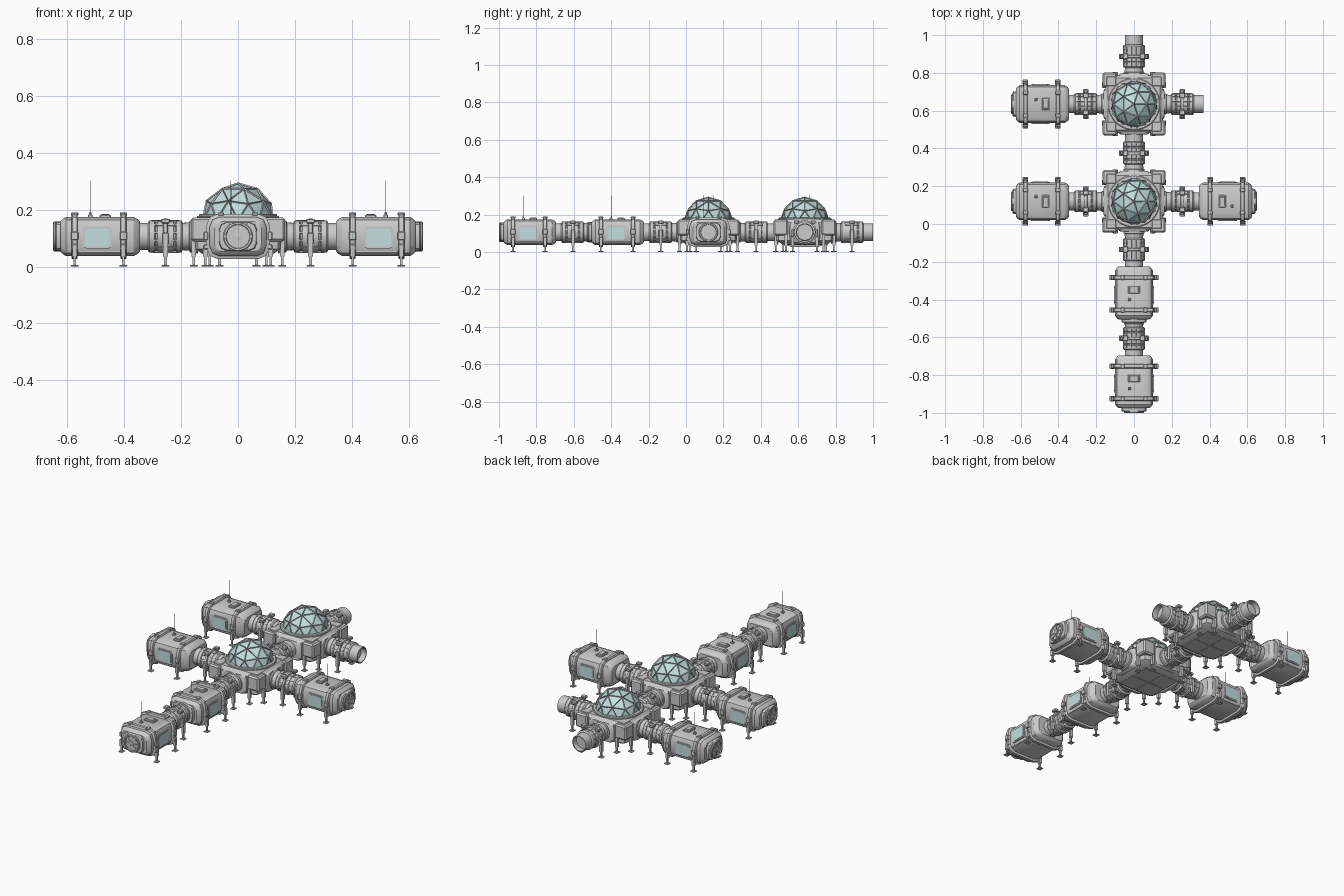
import bpy, bmesh
from math import pi, sin, cos, radians
from mathutils import Matrix, Vector

if "Cube" in bpy.data.objects:
    bpy.data.objects.remove(bpy.data.objects["Cube"])

ZC = 0.106          # height of the tube axis
TO_Z = Matrix.Rotation(-pi / 2, 4, 'Y')   # turns the loft axis x into z
TO_Y = Matrix.Rotation(pi / 2, 4, 'Z')    # turns the loft axis x into y

glass = bpy.data.materials.new("glass")
glass.diffuse_color = (0.55, 0.74, 0.74, 1)
glass.use_nodes = True
glass.node_tree.nodes["Principled BSDF"].inputs["Base Color"].default_value = glass.diffuse_color


def skin(bm, rings, mat=None):
    """Join closed rings of points with quads and cap both ends."""
    mat = mat or Matrix()
    vs = [[bm.verts.new(mat @ Vector(p)) for p in r] for r in rings]
    n = len(vs[0])
    fs = [bm.faces.new((a[i], a[(i + 1) % n], b[(i + 1) % n], b[i]))
          for a, b in zip(vs, vs[1:]) for i in range(n)]
    fs += [bm.faces.new(vs[0][::-1]), bm.faces.new(vs[-1])]
    bmesh.ops.recalc_face_normals(bm, faces=fs)


def rrect(x, hy, hz, r, seg=2):
    """Rounded rectangle ring in the yz plane."""
    pts = []
    for k, (sy, sz) in enumerate(((1, 1), (-1, 1), (-1, -1), (1, -1))):
        for i in range(seg + 1):
            a = (k + i / seg) * pi / 2
            pts.append((x, sy * (hy - r) + r * cos(a), sz * (hz - r) + r * sin(a)))
    return pts


def lathe(bm, profile, mat=None, n=24):
    skin(bm, [[(x, r * cos(2 * pi * i / n), r * sin(2 * pi * i / n)) for i in range(n)]
              for x, r in profile], mat)


def box(bm, c, s, bevel=0, mat=None):
    m = (mat or Matrix()) @ Matrix.Translation(c) @ Matrix.Diagonal((*s, 1))
    g = bmesh.ops.create_cube(bm, size=1, matrix=m)
    if bevel:
        edges = {e for v in g["verts"] for e in v.link_edges}
        bmesh.ops.bevel(bm, geom=list(edges), offset=bevel, segments=1, affect='EDGES')


def leg(bm, x, y, top=0.075):
    box(bm, (x, y, top / 2), (0.009, 0.009, top))
    box(bm, (x, y, (top + 0.035) / 2), (0.016, 0.016, top - 0.035))
    box(bm, (x, y, 0.003), (0.028, 0.028, 0.006), 0.002)


def mesh(name, build, material=None, angle=32):
    bm = bmesh.new()
    build(bm)
    me = bpy.data.meshes.new(name)
    bm.to_mesh(me)
    bm.free()
    if angle:
        me.polygons.foreach_set("use_smooth", [True] * len(me.polygons))
        me.set_sharp_from_angle(angle=radians(angle))
    if material:
        me.materials.append(material)
    return me


AX = Matrix.Translation((0, 0, ZC))


# ---- habitat module, running outwards along +x from its inner end
def module_body(bm):
    skin(bm, [rrect(x, y, z, r) for x, y, z, r in (
        (0, .082, .052, .025), (.006, .09, .06, .03), (.022, .1, .069, .035),
        (.26, .1, .069, .035), (.274, .09, .06, .03), (.28, .082, .052, .025))], AX)
    skin(bm, [rrect(.275, .068, .052, .03), rrect(.294, .066, .05, .03),
              rrect(.297, .062, .046, .028)], AX)
    # roof hatch, vents and lower rails
    box(bm, (.122, 0, .177), (.04, .065, .012), .003)
    box(bm, (.122, 0, .184), (.028, .045, .004), .001)
    box(bm, (.175, -.025, .176), (.016, .016, .014), .002)
    for s in (-1, 1):
        box(bm, (.144, s * .088, .052), (.15, .012, .01), .002)


def end_door(bm):
    lathe(bm, ((.28, .052), (.302, .052), (.305, .049), (.305, .043), (.299, .041)), AX)
    lathe(bm, ((.295, .012), (.304, .012), (.305, .009)), AX, 12)
    for i in range(4):
        box(bm, (.3, 0, 0), (.006, .084, .004), 0, AX @ Matrix.Rotation(i * pi / 4, 4, 'X'))


def module_straps(bm):
    for x in (.058, .23):
        skin(bm, [rrect(x + dx, .112 - d, .08 - d, .042) for dx, d in (
            (-.011, .004), (-.008, 0), (.008, 0), (.011, .004))], AX)
        for s in (-1, 1):
            box(bm, (x, s * .113, .108), (.026, .016, .03), .003)
            box(bm, (x, s * .112, .07), (.022, .016, .02), .003)
            box(bm, (x, s * .06, .185), (.026, .022, .012), .003)


def module_legs(bm):
    for x in (.058, .23):
        for s in (-1, 1):
            leg(bm, x, s * .115)


def window(hx, hz, y, depth):
    def build(bm):
        for s in (-1, 1):
            m = Matrix.Translation((.15, s * y, ZC - .003)) @ TO_Y
            skin(bm, [rrect(-depth, hx, hz, .012, 3), rrect(depth, hx, hz, .012, 3)], m)
    return build


def antenna(bm):
    lathe(bm, ((.17, .004), (.19, .004), (.192, .0014), (.303, .0012)),
          Matrix.Translation((.175, -.025, 0)) @ TO_Z, 8)


# ---- connecting corridor with an open outer end
def corridor(bm):
    lathe(bm, ((-.025, .056), (.004, .056), (.007, .05), (.03, .048), (.032, .054), (.036, .057),
               (.052, .057), (.054, .053), (.06, .053), (.062, .056), (.118, .056), (.12, .053),
               (.126, .053), (.128, .057), (.146, .057), (.15, .054), (.152, .048),
               (.2, .048), (.203, .046), (.203, .041), (.17, .041)), AX)
    for i in range(12):   # lengthwise ribs
        box(bm, (.09, .056, 0), (.1, .005, .006), 0,
            AX @ Matrix.Rotation((i + .5) * pi / 6, 4, 'X'))


def corridor_strap(bm):
    lathe(bm, ((.082, .06), (.084, .064), (.096, .064), (.098, .06)), AX)
    for s in (-1, 1):
        box(bm, (.09, s * .064, .1), (.022, .016, .04), .003)
        box(bm, (.09, s * .045, .16), (.03, .026, .016), .003)
        leg(bm, .09, s * .065, .09)


# ---- square hub with glazed dome
def hub_body(bm):
    skin(bm, [rrect(z, h, h, r) for z, h, r in (
        (.04, .118, .02), (.062, .15, .03), (.158, .152, .03), (.176, .138, .03))], TO_Z)
    for i in range(4):
        m = Matrix.Rotation(i * pi / 2, 4, 'Z')
        box(bm, (.128, .128, .131), (.076, .076, .084), .008, m)      # corner block
        box(bm, (.12, .12, .175), (.05, .05, .008), .003, m)          # corner lid
        box(bm, (.055, .055, .04), (.1, .1, .006), .002, m)           # belly plate
        skin(bm, [rrect(.14, .085, .06, .025), rrect(.155, .08, .057, .025),
                  rrect(.161, .07, .055, .025)], m @ AX)              # port frame
    lathe(bm, ((.165, .138), (.182, .138), (.186, .134), (.186, .12)), TO_Z, 40)


def hub_legs(bm):
    for sx in (-1, 1):
        for sy in (-1, 1):
            leg(bm, sx * .155, sy * .1, .1)
            leg(bm, sx * .1, sy * .155, .1)


def dome(r):
    def build(bm):
        bmesh.ops.create_icosphere(bm, subdivisions=2, radius=r)
        bmesh.ops.delete(bm, geom=[v for v in bm.verts if v.co.z < -.01], context='VERTS')
        bmesh.ops.translate(bm, verts=bm.verts, vec=(0, 0, .163))
    return build


MODULE = [mesh("module_body", module_body), mesh("module_end_door", end_door),
          mesh("module_straps", module_straps), mesh("module_legs", module_legs),
          mesh("module_window_frame", window(.05, .039, .1, .003)),
          mesh("module_window", window(.043, .032, .1, .005), glass),
          mesh("module_antenna", antenna)]
CORRIDOR = [mesh("corridor_tube", corridor), mesh("corridor_strap_and_legs", corridor_strap)]
HUB = [mesh("hub_body", hub_body), mesh("hub_legs", hub_legs),
       mesh("dome_glass", dome(.128), glass, 0), mesh("dome_frame", dome(.129), None, 0)]


def place(parts, x, y, turn=0):
    for me in parts:
        ob = bpy.data.objects.new(me.name, me)
        ob.location = (x, y, 0)
        ob.rotation_euler.z = radians(turn)
        bpy.context.collection.objects.link(ob)
        if me.name == "dome_frame":
            w = ob.modifiers.new("struts", 'WIREFRAME')
            w.thickness, w.offset, w.use_even_offset = .009, 0, False


# ---- station layout
for hy in (.12, .635):
    place(HUB, 0, hy)
    for side, turn in ((1, 0), (-1, 180)):
        place(CORRIDOR, side * .165, hy, turn)
        if not (side == 1 and hy > .5):       # the back right corridor stays open
            place(MODULE, side * .345, hy, turn)
    place(CORRIDOR, 0, hy + .165 if hy < .5 else .797, 90)
for y in (-.045, -.515):
    place(CORRIDOR, 0, y, -90)
    place(MODULE, 0, y - .18, -90)
